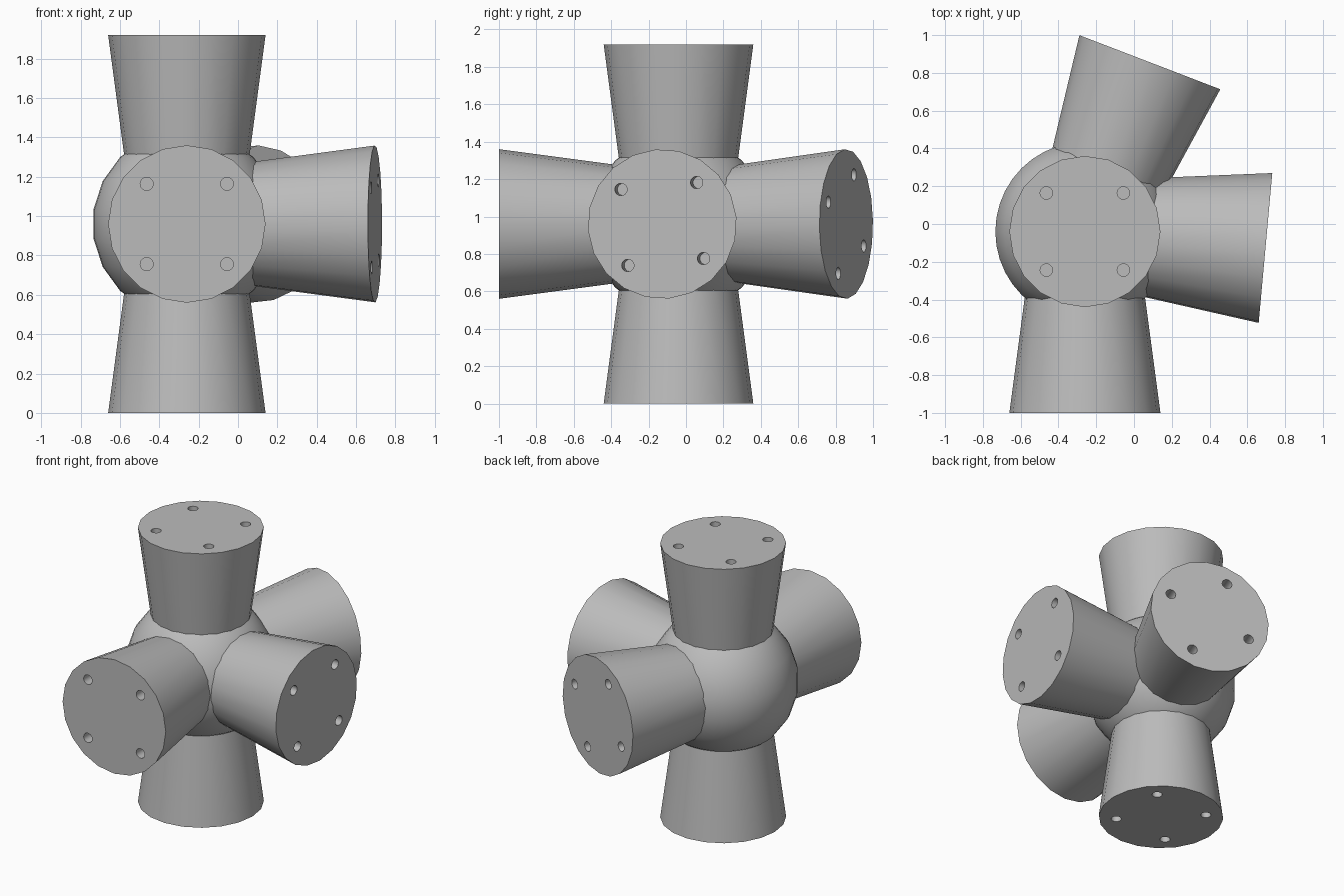
import bpy
import bmesh
from math import radians
from mathutils import Matrix, Vector

cube = bpy.data.objects.get("Cube")
if cube:
    bpy.data.objects.remove(cube, do_unlink=True)

CENTRE = Vector((-0.26, -0.04, 0.96))
HUB_RADIUS = 0.48
REACH, START = 0.96, 0.3
END_RADIUS, START_RADIUS = 0.4, 0.312
HOLE_OFFSET, HOLE_RADIUS, HOLE_DEPTH = 0.204, 0.033, 0.15
SIDES = 20

grey = bpy.data.materials.new("plain grey")
grey.use_nodes = True
colour = (0.5, 0.5, 0.5, 1)
grey.diffuse_color = colour
grey.node_tree.nodes["Principled BSDF"].inputs["Base Color"].default_value = colour


def make_object(name, bm, matrix):
    mesh = bpy.data.meshes.new(name)
    bm.to_mesh(mesh)
    bm.free()
    mesh.materials.append(grey)
    obj = bpy.data.objects.new(name, mesh)
    obj.matrix_world = matrix
    bpy.context.collection.objects.link(obj)
    return obj


def smooth(obj):
    bpy.ops.object.select_all(action="DESELECT")
    obj.select_set(True)
    bpy.context.view_layer.objects.active = obj
    bpy.ops.object.shade_smooth_by_angle(angle=radians(30))


def add_cylinder(bm, r1, r2, bottom, top, x=0, y=0, sides=SIDES):
    bmesh.ops.create_cone(
        bm, cap_ends=True, segments=sides, radius1=r1, radius2=r2, depth=top - bottom,
        matrix=Matrix.Translation((x, y, (top + bottom) / 2)))


def make_socket(name, rotation):
    """A flared arm along local z with four blind screw holes in its end."""
    matrix = Matrix.Translation(CENTRE) @ rotation
    bm = bmesh.new()
    add_cylinder(bm, START_RADIUS, END_RADIUS, START, REACH)
    arm = make_object(name, bm, matrix)

    bm = bmesh.new()
    for x in (-HOLE_OFFSET, HOLE_OFFSET):
        for y in (-HOLE_OFFSET, HOLE_OFFSET):
            add_cylinder(bm, HOLE_RADIUS, HOLE_RADIUS, REACH - HOLE_DEPTH, REACH + 0.05, x, y)
    cutter = make_object(name + "_hole_cutter", bm, matrix)
    cutter.hide_render = True

    holes = arm.modifiers.new("screw holes", "BOOLEAN")
    holes.operation = "DIFFERENCE"
    holes.solver = "EXACT"
    holes.object = cutter
    bpy.ops.object.select_all(action="DESELECT")
    arm.select_set(True)
    bpy.context.view_layer.objects.active = arm
    bpy.ops.object.modifier_apply(modifier=holes.name)
    bpy.data.objects.remove(cutter, do_unlink=True)
    smooth(arm)


def sideways(heading, twist=0):
    """Turn local z to a level heading, then spin about the arm's own axis."""
    return (Matrix.Rotation(radians(heading), 4, "Z") @ Matrix.Rotation(radians(90), 4, "Y")
            @ Matrix.Rotation(radians(twist), 4, "Z"))


# Round hub, an even number of rings so no ring lies on the equator
bm = bmesh.new()
points = [(HUB_RADIUS * Vector((1, 0, 0))) @ Matrix.Rotation(radians(a), 3, "Y")
          for a in range(-81, 82, 18)]
verts = [bm.verts.new(p) for p in points]
edges = [bm.edges.new(pair) for pair in zip(verts, verts[1:])]
bmesh.ops.spin(bm, geom=verts + edges, axis=(0, 0, 1), cent=(0, 0, 0),
               angle=radians(360), steps=SIDES * 2)
bmesh.ops.remove_doubles(bm, verts=bm.verts, dist=0.001)
bmesh.ops.holes_fill(bm, edges=[e for e in bm.edges if e.is_boundary], sides=0)
bmesh.ops.recalc_face_normals(bm, faces=bm.faces)
smooth(make_object("hub", bm, Matrix.Translation(CENTRE)))

# Flared arms
make_socket("top_arm", Matrix.Identity(4))
make_socket("bottom_arm", Matrix.Rotation(radians(180), 4, "X"))
make_socket("front_arm", sideways(-90))
make_socket("left_arm", sideways(-5.2, 5.2))
make_socket("back_arm", sideways(69, 21))
